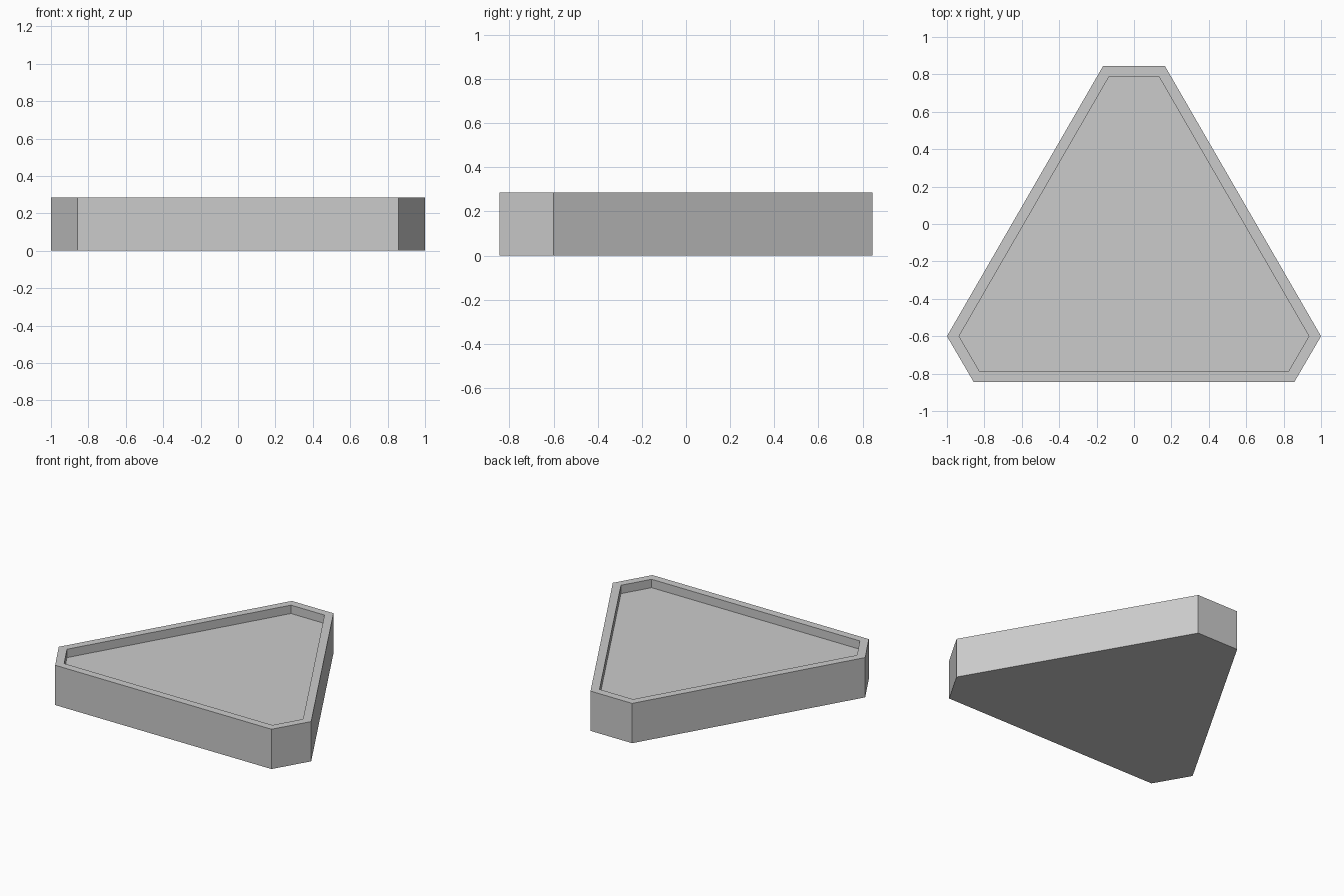
import bpy
import bmesh

HEIGHT, RIM, DEPTH = 0.285, 0.056, 0.06

cube = bpy.data.objects.get("Cube")
if cube:
    bpy.data.objects.remove(cube, do_unlink=True)

# Plain grey material
grey = bpy.data.materials.new("light_grey")
grey.use_nodes = True
colour = (0.6, 0.6, 0.6, 1)
grey.diffuse_color = colour
grey.node_tree.nodes["Principled BSDF"].inputs["Base Color"].default_value = colour

# Triangle outline with clipped corners, mirrored across x
right_half = [(0.857, -0.845), (1.0, -0.6), (0.165, 0.845)]
outline = right_half + [(-x, y) for x, y in reversed(right_half)]

# Solid body
bm = bmesh.new()
base = bm.faces.new([bm.verts.new((x, y, 0)) for x, y in outline])
extruded = bmesh.ops.extrude_face_region(bm, geom=[base], use_keep_orig=True)
top_verts = [g for g in extruded["geom"] if isinstance(g, bmesh.types.BMVert)]
bmesh.ops.translate(bm, verts=top_verts, vec=(0, 0, HEIGHT))
bmesh.ops.recalc_face_normals(bm, faces=bm.faces)

# Rim around a shallow recess with straight walls
top = max(bm.faces, key=lambda f: f.calc_center_median().z)
bmesh.ops.inset_region(bm, faces=[top], thickness=RIM, use_even_offset=True)
floor = bmesh.ops.extrude_discrete_faces(bm, faces=[top])["faces"][0]
bmesh.ops.translate(bm, verts=floor.verts, vec=(0, 0, -DEPTH))

mesh = bpy.data.meshes.new("tray")
bm.to_mesh(mesh)
bm.free()
mesh.materials.append(grey)
tray = bpy.data.objects.new("triangular_tray", mesh)
bpy.context.collection.objects.link(tray)
